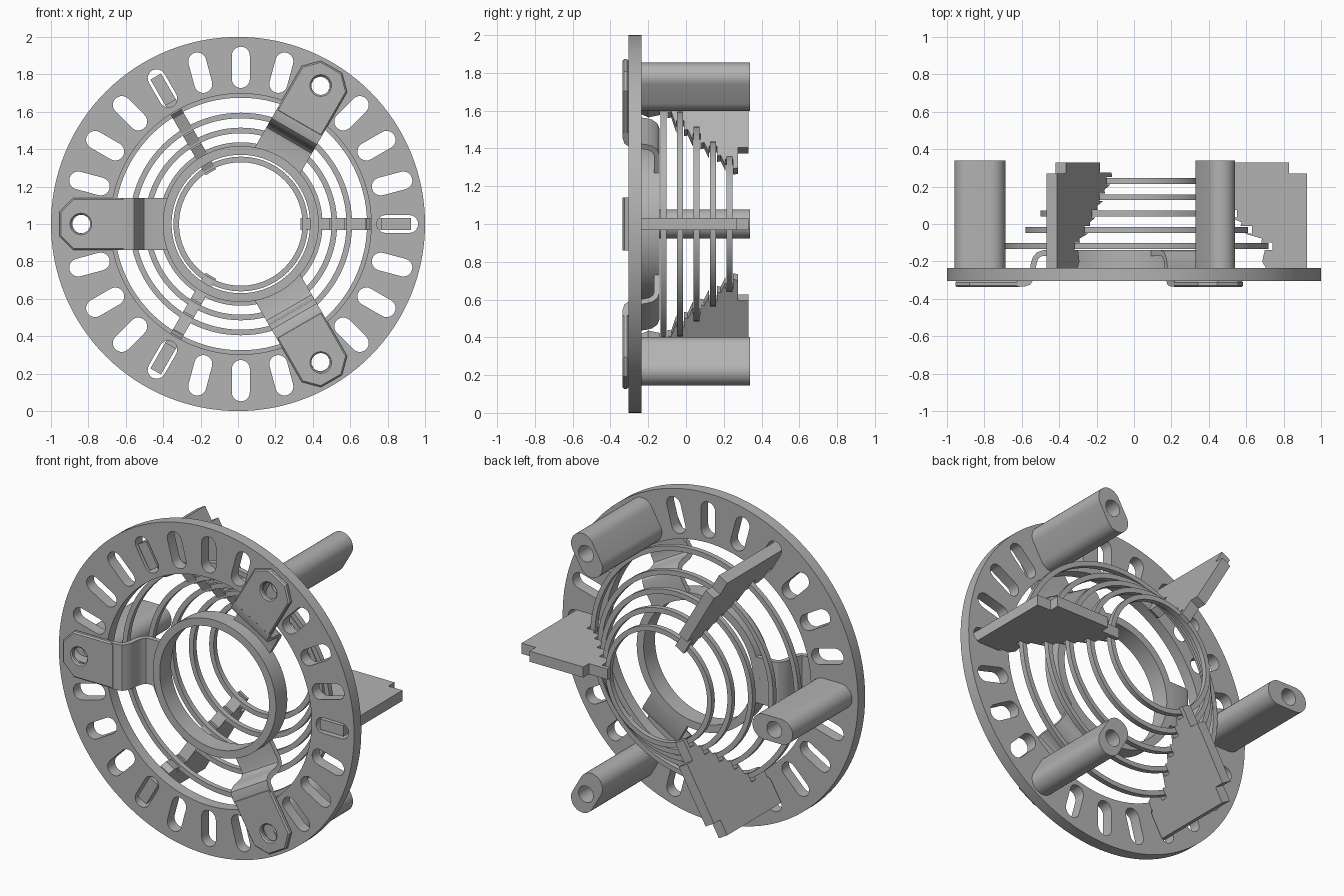
import bpy, bmesh
from math import sin, cos, pi, radians
from mathutils import Matrix

cube = bpy.data.objects.get("Cube")
if cube:
    bpy.data.objects.remove(cube, do_unlink=True)

grey = bpy.data.materials.new("plain_grey")
grey.use_nodes = True
COLOUR = (0.45, 0.45, 0.45, 1)
grey.diffuse_color = COLOUR
grey.node_tree.nodes["Principled BSDF"].inputs["Base Color"].default_value = COLOUR

SHIFT = 0.015                                   # inner parts sit slightly off the rim centre
CENTRE = Matrix.Translation((SHIFT, 0, 1))
FACING = Matrix.Rotation(pi / 2, 4, 'X')        # outline seen from the front


def circle(r, n=96, cx=0.0):
    return [(cx + r * cos(2 * pi * i / n), r * sin(2 * pi * i / n)) for i in range(n)]


def slot(r0, r1, w, angle=0.0, dx=0.0, n=10):
    """Radial round-ended outline from r0 to r1 with half-width w."""
    pts = []
    for c, start in ((r1 - w, -pi / 2), (r0 + w, pi / 2)):
        for i in range(n + 1):
            t = start + pi * i / n
            pts.append((c + w * cos(t), w * sin(t)))
    return [(x * cos(angle) - y * sin(angle) + dx, x * sin(angle) + y * cos(angle))
            for x, y in pts]


def plate(name, loops, thickness, matrix, chamfer=0.0):
    """Extrude a flat outline with holes into a solid."""
    cu = bpy.data.curves.new(name, 'CURVE')
    cu.dimensions = '2D'
    cu.fill_mode = 'BOTH'
    cu.extrude = thickness / 2 - chamfer
    cu.bevel_depth = chamfer
    cu.bevel_resolution = 0
    cu.offset = -chamfer
    for loop in loops:
        sp = cu.splines.new('POLY')
        sp.points.add(len(loop) - 1)
        for p, (x, y) in zip(sp.points, loop):
            p.co = (x, y, 0, 1)
        sp.use_cyclic_u = True
    tmp = bpy.data.objects.new(name, cu)
    bpy.context.collection.objects.link(tmp)
    deps = bpy.context.evaluated_depsgraph_get()
    me = bpy.data.meshes.new_from_object(tmp.evaluated_get(deps))
    bpy.data.objects.remove(tmp, do_unlink=True)
    bm = bmesh.new()
    bm.from_mesh(me)
    bmesh.ops.remove_doubles(bm, verts=bm.verts, dist=0.0002)
    bmesh.ops.recalc_face_normals(bm, faces=bm.faces)
    bm.to_mesh(me)
    bm.free()
    me.materials.clear()
    me.materials.append(grey)
    ob = bpy.data.objects.new(name, me)
    bpy.context.collection.objects.link(ob)
    ob.matrix_world = matrix
    bpy.ops.object.select_all(action='DESELECT')
    ob.select_set(True)
    bpy.context.view_layer.objects.active = ob
    bpy.ops.object.shade_smooth_by_angle(angle=radians(30))
    return ob


def facing(y0, y1, turn=0.0, centre=CENTRE):
    """Placement for an outline facing the front, between two depths."""
    return (centre @ Matrix.Rotation(-turn, 4, 'Y')
            @ Matrix.Translation((0, (y0 + y1) / 2, 0)) @ FACING)


def radial(turn):
    """Placement for a side profile (radius, depth) turned about the axis."""
    return CENTRE @ Matrix.Rotation(-turn, 4, 'Y')


# Slotted rim
BACK, FRONT = -0.235, -0.305
rim = [circle(1.0, 128), circle(0.697, 128, SHIFT)]
rim += [slot(0.727, 0.948, 0.048, radians(15 * i), SHIFT) for i in range(24)]
plate("slotted_rim", rim, BACK - FRONT, facing(FRONT, BACK, 0, Matrix.Translation((0, 0, 1))))

# Central hub
plate("hub_ring", [circle(0.417), circle(0.37)], 0.11, facing(-0.25, -0.14))

# Stepped wire rings
rings = [(r, -0.118 + 0.087 * i) for i, r in enumerate((0.705, 0.595, 0.515, 0.437, 0.36))]
for i, (r, y) in enumerate(rings):
    plate(f"wire_ring_{i + 1}", [circle(r), circle(r - 0.03)], 0.032,
          facing(y - 0.016, y + 0.016))

# Notched fin profile: tab in the rim slot, ring notches, stepped back edge
fin = [(0.75, FRONT + 0.005), (0.75, BACK), (0.69, BACK), (0.67, -0.2)]
for r, y in rings:
    fin += [(r - 0.02, y - 0.02), (r + 0.02, y - 0.02), (r + 0.02, y + 0.02),
            (r - 0.04, y + 0.02), (r - 0.035, y + 0.04)]
fin += [(0.325, 0.275), (0.45, 0.275), (0.45, 0.33), (0.815, 0.33),
        (0.815, 0.27), (0.91, 0.27), (0.91, FRONT + 0.005)]
for i in range(3):
    plate(f"notched_fin_{i + 1}", [fin], 0.065, radial(radians(120 * i)))

# Bracket pad outline and its bent arm, swept as a thick path
W, END, CUT = 0.14, 0.97, 0.075
pad = [(0.62, -W), (END - CUT, -W), (END, CUT - W), (END, W - CUT), (END - CUT, W), (0.62, W)]
path = [(0.64, -0.32), (0.605, -0.32), (0.58, -0.313), (0.566, -0.293), (0.558, -0.265),
        (0.552, -0.215), (0.543, -0.185), (0.525, -0.163), (0.5, -0.155), (0.39, -0.155)]


def thicken(pts, half):
    left, right = [], []
    for i, (x, y) in enumerate(pts):
        a, b = pts[max(i - 1, 0)], pts[min(i + 1, len(pts) - 1)]
        dx, dy = b[0] - a[0], b[1] - a[1]
        k = half / (dx * dx + dy * dy) ** 0.5
        left.append((x - dy * k, y + dx * k))
        right.append((x + dy * k, y - dx * k))
    return left + right[::-1]


arm = thicken(path, 0.015)
for i in range(3):
    turn = radians(60 + 120 * i)
    plate(f"bracket_pad_{i + 1}", [pad, circle(0.05, 32, 0.855)], 0.032,
          facing(-0.337, FRONT, turn), 0.008)
    plate(f"bracket_arm_{i + 1}", [arm], 2 * W, radial(turn))
    # Hollow standoff post behind the rim
    plate(f"standoff_post_{i + 1}", [slot(0.703, 0.975, 0.077, n=16), circle(0.05, 32, 0.85)],
          0.34 - BACK, facing(BACK, 0.34, turn))
